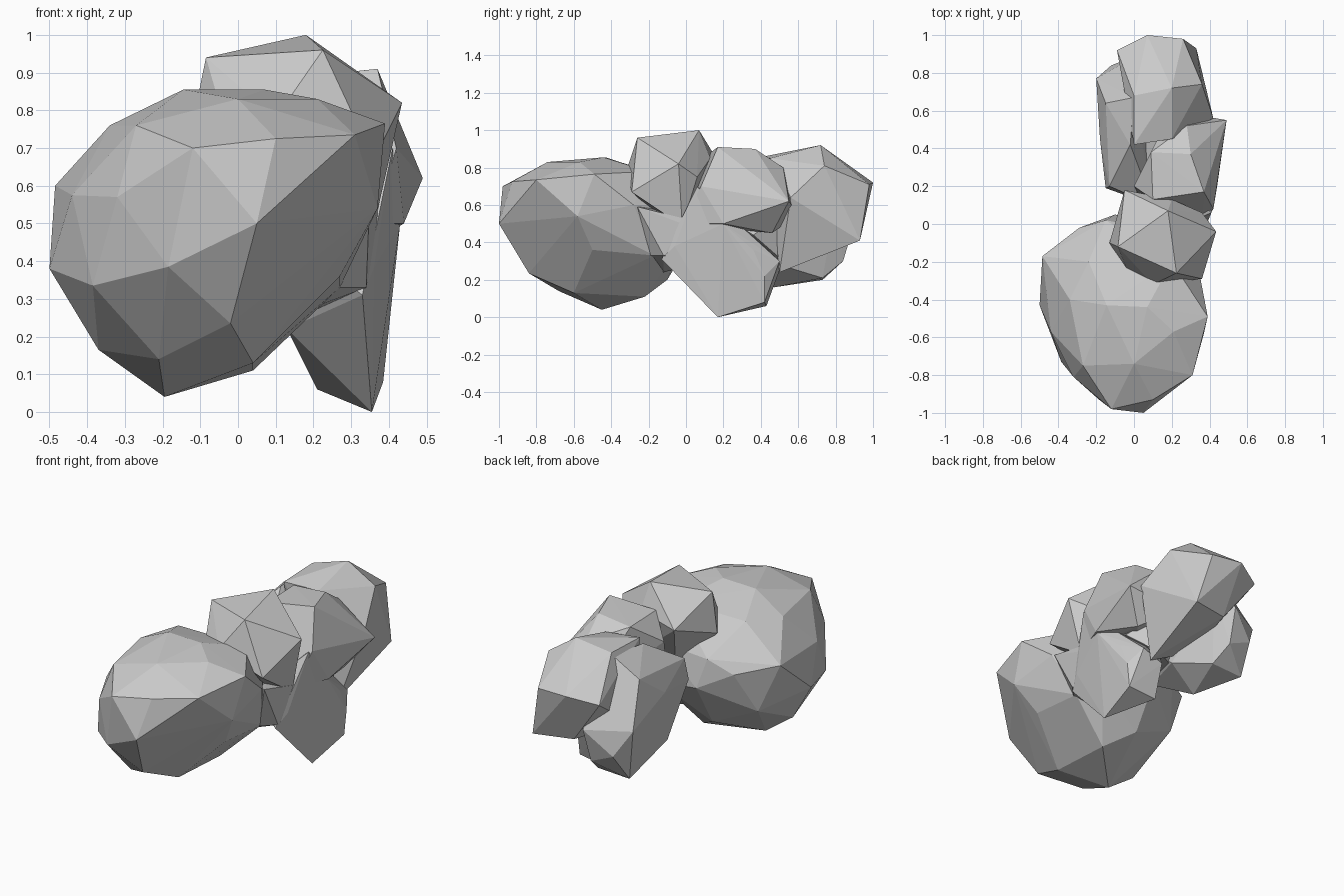
import bpy
import bmesh

stone = bpy.data.materials.new("grey stone")
stone.diffuse_color = (0.6, 0.6, 0.6, 1)


def boulder(name, corners):
    """A faceted stone: the tight skin around a few corner points."""
    bm = bmesh.new()
    for p in corners:
        bm.verts.new(p)
    hull = bmesh.ops.convex_hull(bm, input=bm.verts)
    loose = {v for v in hull["geom_interior"] + hull["geom_unused"]
             if isinstance(v, bmesh.types.BMVert) and v.is_valid}
    bmesh.ops.delete(bm, geom=list(loose), context='VERTS')
    bmesh.ops.recalc_face_normals(bm, faces=bm.faces)
    mesh = bpy.data.meshes.new(name)
    bm.to_mesh(mesh)
    bm.free()
    mesh.materials.append(stone)
    obj = bpy.data.objects.new(name, mesh)
    bpy.context.collection.objects.link(obj)
    return obj


def fuse(base, others):
    """Join touching stones into one skin without hidden inner faces."""
    for other in others:
        mod = base.modifiers.new("join " + other.name, 'BOOLEAN')
        mod.operation = 'UNION'
        mod.solver = 'EXACT'
        mod.object = other
    bpy.context.view_layer.update()
    joined = bpy.data.meshes.new_from_object(
        base.evaluated_get(bpy.context.evaluated_depsgraph_get()))
    base.modifiers.clear()
    base.data = joined
    for other in others:
        bpy.data.objects.remove(other)


# Large rounded boulder at the front
front = boulder("stone_cluster", [
    (.05, -1, .5), (-.12, -.98, .70), (.1, -.93, .725), (.31, -.8, .735),
    (.39, -.49, .765), (0, -.74, .83), (-.145, -.43, .855), (.07, -.44, .855),
    (.21, -.57, .83), (.2, -.2, .78), (-.27, -.75, .76), (-.32, -.81, .57),
    (-.34, -.4, .76), (-.485, -.17, .6), (-.5, -.43, .38), (-.44, -.57, .575),
    (-.385, -.73, .335), (-.185, -.93, .385), (-.02, -.84, .235),
    (-.21, -.68, .14), (-.37, -.45, .165), (-.195, -.45, .04),
    (.04, -.22, .11), (.04, -.6, .13), (.27, -.5, .36), (.27, -.17, .33),
    (.37, -.58, .54), (.35, -.28, .6), (.2, -.03, .38), (-.29, -.02, .55),
    (-.1, .05, .45), (-.1, -.1, .2), (-.37, -.13, .32), (.2, -.05, .6),
    (-.15, .02, .62), (-.24, -.2, .78)])

# Knob sitting on top
knob = boulder("top_knob", [
    (.18, .07, 1), (.225, -.26, .96), (-.085, -.12, .94), (.435, -.04, .82),
    (.1, -.32, .78), (.36, -.29, .67), (-.13, -.1, .72), (-.05, .18, .82),
    (.2, .13, .85), (.36, -.02, .49), (-.03, -.26, .75), (.36, .06, .75),
    (.1, -.05, .45)])

# Neck between the boulder and the prong
neck = boulder("neck", [
    (.27, -.19, .33), (.34, -.12, .33), (.35, -.26, .59), (.37, -.02, .5),
    (.1, -.12, .24), (.1, .2, .52), (.38, .1, .5), (.1, -.2, .6),
    (.3, .1, .3)])

# Middle stone with a sharp corner to the right
middle = boulder("middle_stone", [
    (.37, .17, .91), (.3, .37, .9), (.09, .38, .88), (.1, .13, .88),
    (.49, .55, .62), (.42, .08, .7), (.44, .2, .5), (.28, .52, .8),
    (0, .2, .75), (.36, -.02, .5), (.2, .6, .55), (.05, .1, .5),
    (.36, .46, .45)])

# Prong rising from a low tip up into the middle stone
prong = boulder("lower_prong", [
    (.355, .17, 0), (.21, .43, .06), (.385, .42, .08), (.13, .1, .22),
    (.4, .42, .22), (.35, .5, .3), (.33, -.13, .31), (.36, -.06, .38),
    (.41, .06, .7), (.43, .2, .5), (.4, .36, .36), (.1, .3, .5),
    (.15, -.05, .45), (.22, .5, .25)])

# Core filling the hollow below the middle stone
core = boulder("core", [
    (.25, .1, .6), (.36, .36, .44), (.22, .56, .57), (.25, .52, .3),
    (.06, .42, .3), (.06, .13, .38), (0, .3, .7), (.1, .6, .7)])

# Tall stone at the back
rear = boulder("rear_stone", [
    (.2, .72, .92), (0, .68, .87), (.26, .98, .71), (.07, 1, .72),
    (-.09, .92, .68), (.33, .93, .41), (.42, .56, .64), (.36, .74, .81),
    (0, .42, .86), (.2, .45, .85), (.3, .5, .24), (.1, .88, .42),
    (0, .5, .4)])

# Low stone on the left of the rear
left = boulder("left_stone", [
    (-.2, .77, .5), (-.18, .45, .6), (-.15, .19, .57), (-.02, .42, .83),
    (-.13, .2, .69), (-.15, .64, .74), (.02, .84, .3), (-.15, .73, .2),
    (.05, .73, .21), (-.03, .47, .16), (0, .15, .35), (.1, .8, .6),
    (-.12, .84, .36), (.15, .5, .28), (-.12, .34, .27), (.1, .1, .6),
    (0, .67, .85), (.03, .9, .5)])

fuse(front, [knob, neck, middle, prong, core, rear, left])
